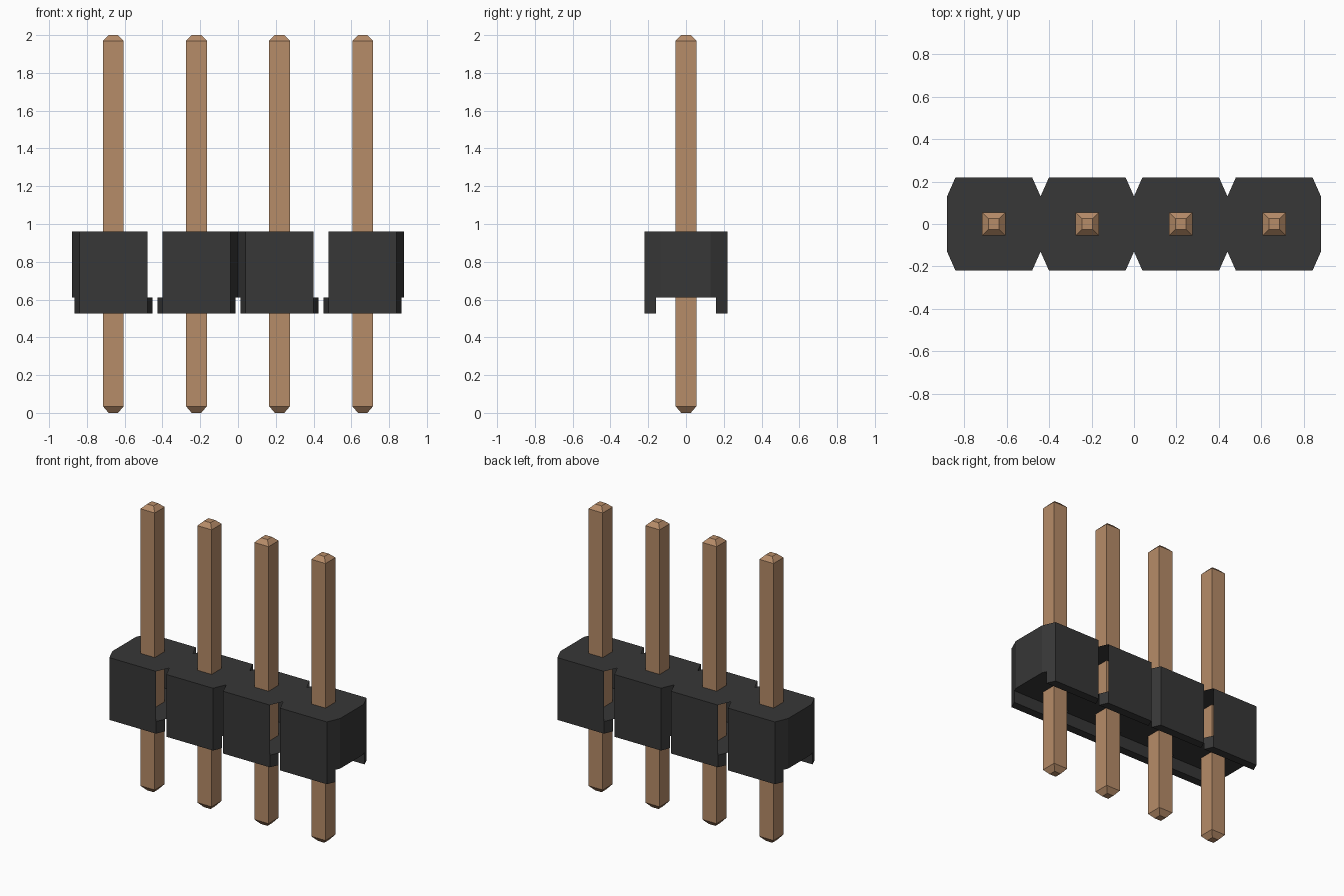
import bpy
import bmesh

cube = bpy.data.objects.get("Cube")
if cube:
    bpy.data.objects.remove(cube, do_unlink=True)

CENTRES = [-0.66, -0.22, 0.22, 0.66]      # one block and one pin each
HALF, FLAT = 0.22, 0.18                   # half pitch, half width of a flat front
WAIST, DEPTH, RAIL = 0.13, 0.22, 0.16     # y of notch, front and rail inner wall
Z_FOOT, Z_BASE, Z_TOP = 0.525, 0.61, 0.96


def material(name, colour):
    mat = bpy.data.materials.new(name)
    mat.use_nodes = True
    mat.diffuse_color = colour
    mat.node_tree.nodes["Principled BSDF"].inputs["Base Color"].default_value = colour
    return mat


def prism(bm, outline, z0, z1):
    """Closed prism from an xy outline; returns its side faces."""
    low = [bm.verts.new((x, y, z0)) for x, y in outline]
    high = [bm.verts.new((x, y, z1)) for x, y in outline]
    bm.faces.new(low[::-1])
    bm.faces.new(high)
    n = len(outline)
    return [bm.faces.new((low[i], low[(i + 1) % n], high[(i + 1) % n], high[i]))
            for i in range(n)]


def finish(bm, name, mat):
    mesh = bpy.data.meshes.new(name)
    bm.to_mesh(mesh)
    bm.free()
    mesh.materials.append(mat)
    obj = bpy.data.objects.new(name, mesh)
    bpy.context.collection.objects.link(obj)
    return obj


plastic = material("black plastic", (0.038, 0.038, 0.038, 1))
metal = material("copper metal", (0.47, 0.262, 0.14, 1))

# Housing: notched outline, open at the outer two pairs of notches
bm = bmesh.new()
front = []
for c in CENTRES:
    front += [(c - HALF, -WAIST), (c - FLAT, -DEPTH), (c + FLAT, -DEPTH)]
front.append((CENTRES[-1] + HALF, -WAIST))
outline = front + [(x, -y) for x, y in reversed(front)]
sides = prism(bm, outline, Z_BASE, Z_TOP)
bmesh.ops.recalc_face_normals(bm, faces=bm.faces[:])
gaps = [f for f in sides if abs(abs(f.calc_center_median().x) - 2 * HALF) < 0.05]
bmesh.ops.delete(bm, geom=gaps, context='FACES')
finish(bm, "housing", plastic)

# Rails: a tapered foot under the front and back of every block
bm = bmesh.new()
inner = HALF - (HALF - FLAT) * (RAIL - WAIST) / (DEPTH - WAIST)
for c in CENTRES:
    for s in (-1, 1):
        prism(bm, [(c - inner, s * RAIL), (c - FLAT, s * DEPTH),
                   (c + FLAT, s * DEPTH), (c + inner, s * RAIL)], Z_FOOT, Z_BASE)
bmesh.ops.recalc_face_normals(bm, faces=bm.faces[:])
finish(bm, "housing_rails", plastic)

# Pins: square posts with tapered tips at both ends
for i, c in enumerate(CENTRES):
    bm = bmesh.new()
    rings = []
    for z, r in ((0, 0.025), (0.035, 0.055), (1.97, 0.055), (2.0, 0.025)):
        rings.append([bm.verts.new((c + r * sx, r * sy, z))
                      for sx, sy in ((-1, -1), (1, -1), (1, 1), (-1, 1))])
    for a, b in zip(rings, rings[1:]):
        for k in range(4):
            m = (k + 1) % 4
            bm.faces.new((a[k], a[m], b[m], b[k]))
    bm.faces.new(rings[0][::-1])
    bm.faces.new(rings[-1])
    finish(bm, f"pin_{i + 1}", metal)
